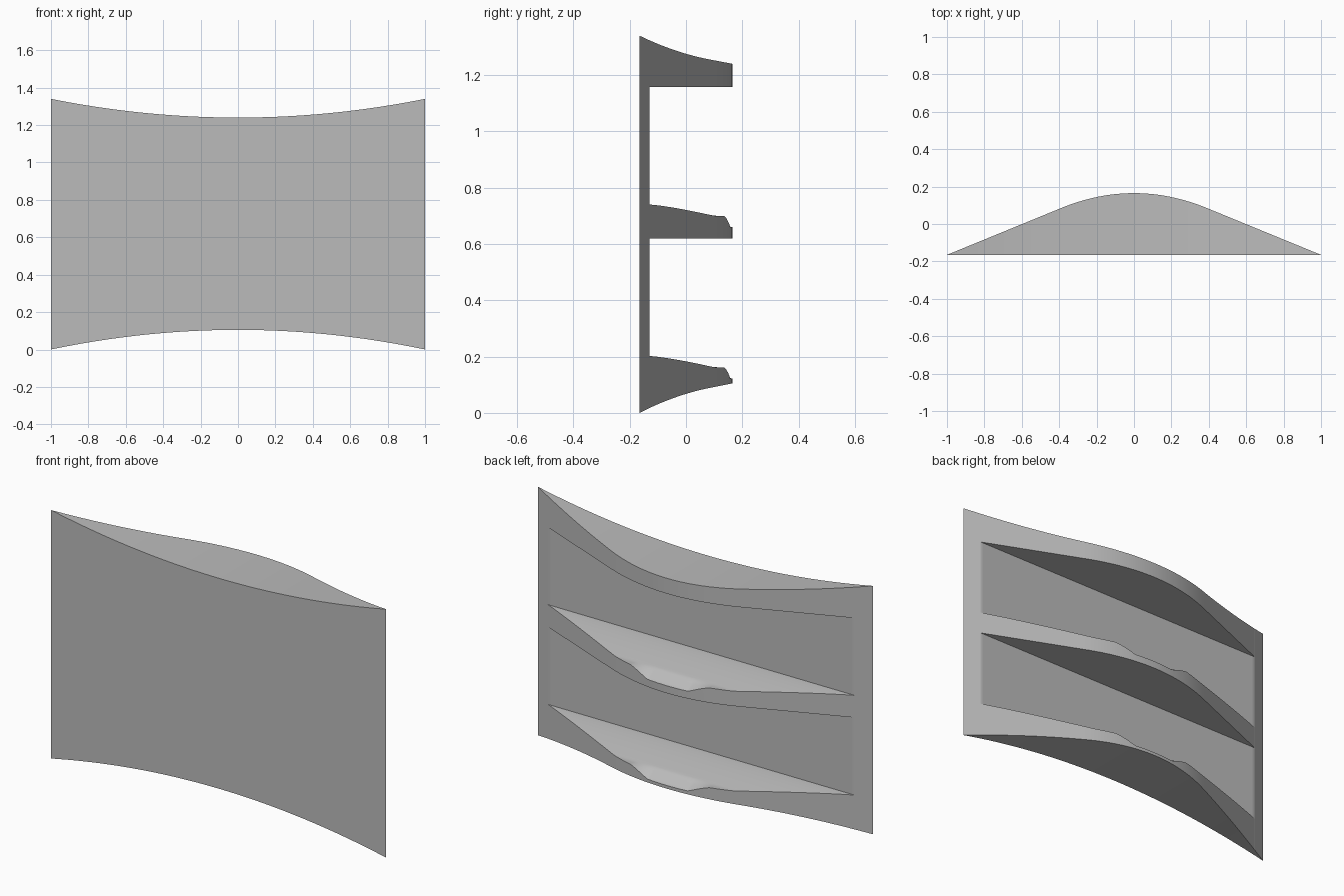
import bpy
import bmesh
import math

cube = bpy.data.objects.get("Cube")
if cube:
    bpy.data.objects.remove(cube, do_unlink=True)

FRONT, INNER = -0.165, -0.13    # outer and inner face of the front panel
SLOPE, BEND = 0.41, 0.39        # straight flanks meet the rounded crown at BEND
END = 0.9146                    # where the rear curve reaches the inner face

grey = bpy.data.materials.new("plain_grey")
grey.use_nodes = True
grey.diffuse_color = (0.5, 0.5, 0.5, 1)
bsdf = next(n for n in grey.node_tree.nodes if n.type == 'BSDF_PRINCIPLED')
bsdf.inputs["Base Color"].default_value = (0.5, 0.5, 0.5, 1)
bsdf.inputs["Roughness"].default_value = 0.6


def clamp(v):
    return max(0.0, min(1.0, v))


def rear(x):
    """Bowed rear outline, seen from above."""
    x = abs(x)
    if x < BEND:
        return 0.165 - SLOPE / (2 * BEND) * x * x
    return FRONT + SLOPE * (1 - x)


def crest(x, y):
    return 1.24 + 0.1 * x * x


def arch(x, y):
    return 0.105 * (1 - x * x)


def shelf_top(base):
    """Sloping shelf surface with a shallow finger notch at the middle rim."""
    def height(x, y):
        z = base - 0.04 * clamp((y - INNER) / 0.23) ** 1.3
        notch = clamp((0.235 - abs(x)) / 0.115) * clamp((y - 0.1) / 0.055)
        return z - 0.04 * notch
    return height


def slab(name, reach, y0, y1, low, high, rows, closed):
    """Solid between two height functions, from y0 back to the outline y1(x)."""
    knots = {0.12, 0.235, END, reach}
    half = sorted(k for k in knots | {reach * i / 48 for i in range(49)} if k <= reach)
    xs = [-x for x in reversed(half) if x > 0] + half
    bm = bmesh.new()
    grids = []
    for fn in (low, high):
        grid = []
        for x in xs:
            ys = [y0 + (y1(x) - y0) * j / rows for j in range(rows + 1)]
            grid.append([bm.verts.new((x, y, fn(x, y))) for y in ys])
        grids.append(grid)
    bot, top = grids
    for i in range(len(xs) - 1):
        for j in range(rows):
            bm.faces.new((top[i][j], top[i + 1][j], top[i + 1][j + 1], top[i][j + 1]))
            bm.faces.new((bot[i][j], bot[i][j + 1], bot[i + 1][j + 1], bot[i + 1][j]))
        bm.faces.new((bot[i][-1], top[i][-1], top[i + 1][-1], bot[i + 1][-1]))
        if closed:
            bm.faces.new((bot[i][0], bot[i + 1][0], top[i + 1][0], top[i][0]))
    bmesh.ops.remove_doubles(bm, verts=bm.verts, dist=0.00005)
    bmesh.ops.dissolve_degenerate(bm, edges=bm.edges, dist=0.00005)
    mesh = bpy.data.meshes.new(name)
    bm.to_mesh(mesh)
    bm.free()
    mesh.materials.append(grey)
    obj = bpy.data.objects.new(name, mesh)
    bpy.context.collection.objects.link(obj)
    bpy.ops.object.select_all(action='DESELECT')
    obj.select_set(True)
    bpy.context.view_layer.objects.active = obj
    bpy.ops.object.shade_smooth_by_angle(angle=math.radians(30))


# Flat front panel with tapered side edges
slab("front_panel", 1.0, FRONT, lambda x: min(rear(x), INNER), arch, crest, 1, True)

# Top cap and the two shelves behind the panel
slab("top_cap", END, INNER, rear, lambda x, y: 1.157, crest, 8, False)
slab("middle_shelf", END, INNER, rear, lambda x, y: 0.62, shelf_top(0.74), 24, False)
slab("bottom_shelf", END, INNER, rear, arch, shelf_top(0.202), 24, False)
